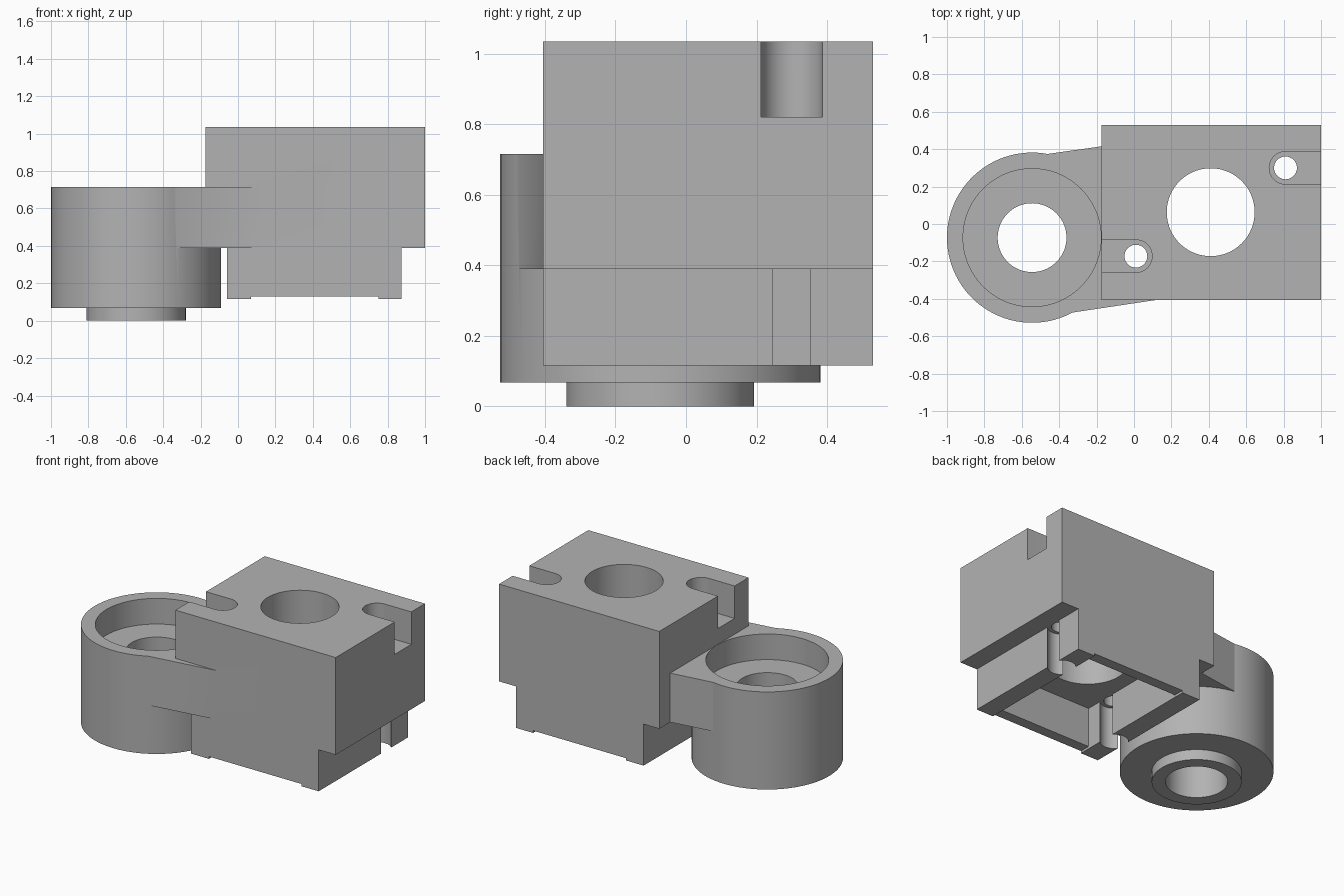
import bpy, bmesh, math

if "Cube" in bpy.data.objects:
    bpy.data.objects.remove(bpy.data.objects["Cube"])

metal = bpy.data.materials.new("light grey metal")
metal.diffuse_color = (0.45, 0.45, 0.45, 1)
metal.use_nodes = True
metal.node_tree.nodes["Principled BSDF"].inputs["Base Color"].default_value = metal.diffuse_color


def prism(name, points, z0, z1):
    """Extrude a closed plan outline from z0 to z1."""
    bm = bmesh.new()
    face = bm.faces.new([bm.verts.new((x, y, z0)) for x, y in points])
    ext = bmesh.ops.extrude_face_region(bm, geom=[face])
    for g in ext["geom"]:
        if isinstance(g, bmesh.types.BMVert):
            g.co.z = z1
    bmesh.ops.recalc_face_normals(bm, faces=bm.faces[:])
    me = bpy.data.meshes.new(name)
    bm.to_mesh(me)
    bm.free()
    me.materials.append(metal)
    ob = bpy.data.objects.new(name, me)
    bpy.context.collection.objects.link(ob)
    return ob


def box(name, x0, x1, y0, y1, z0, z1):
    return prism(name, [(x0, y0), (x1, y0), (x1, y1), (x0, y1)], z0, z1)


def arc(c, r, a0, a1, n):
    return [(c[0] + r * math.cos(math.radians(a0 + (a1 - a0) * i / n)),
             c[1] + r * math.sin(math.radians(a0 + (a1 - a0) * i / n))) for i in range(n + 1)]


def disc(name, c, r, z0, z1, n=72):
    return prism(name, arc(c, r, 0, 360, n)[:-1], z0, z1)


def combine(target, tool, operation):
    """Apply a boolean and remove the tool."""
    tool.hide_render = True
    mod = target.modifiers.new("bool", 'BOOLEAN')
    mod.operation, mod.solver, mod.object = operation, 'EXACT', tool
    bpy.context.view_layer.objects.active = target
    bpy.ops.object.modifier_apply(modifier=mod.name)
    bpy.data.objects.remove(tool)


RING = (-0.545, -0.073)      # ring axis
BORE = (0.41, 0.063)         # block bore axis
SCREWS = [((0.81, 0.30), 1), ((0.01, -0.172), -1)]   # axis, open side of the slot
Y0, Y1 = -0.405, 0.53

# Solid parts: block, foot, ring, spigot and connecting arm
body = box("bracket_body", -0.175, 1.0, Y0, Y1, 0.39, 1.035)
solids = [
    box("foot", -0.06, 0.875, Y0, Y1, 0.115, 0.60),
    prism("arm", [(-0.545, 0.30), (-0.46, 0.375), (0.16, 0.462), (0.16, -0.40),
                  (-0.34, -0.475), (-0.545, -0.42)], 0.39, 0.715),
    disc("ring", RING, 0.455, 0.068, 0.715, 96),
    disc("spigot", RING, 0.266, 0.0, 0.2),
]
for s in solids:
    combine(body, s, 'UNION')

# Ring bore and counterbore, block bore
cutters = [
    disc("ring_bore", RING, 0.184, -0.2, 1.2),
    disc("ring_counterbore", RING, 0.369, 0.545, 0.9),
    disc("block_bore", BORE, 0.235, -0.2, 1.2),
    # Pocket under the foot and the shallow relief across it
    box("foot_pocket", 0.07, 0.75, Y0 + 0.07, Y1 - 0.07, -0.1, 0.39),
    box("foot_relief", 0.07, 0.75, Y0 - 0.1, Y1 + 0.1, -0.1, 0.13),
]
# Screw holes with an open slot above and a clearance below
for (x, y), side in SCREWS:
    r = 0.087
    slot = arc((x, y), r, 90, 90 + 180 * side, 24)
    slot += [(x + side * 0.5, y - r), (x + side * 0.5, y + r)]
    cutters += [
        disc("screw_hole", (x, y), 0.061, -0.2, 1.2, 40),
        prism("screw_slot", slot, 0.82, 1.2),
        disc("screw_clearance", (x, y), 0.084, -0.1, 0.39, 40),
    ]
for c in cutters:
    combine(body, c, 'DIFFERENCE')

bpy.ops.object.select_all(action='DESELECT')
body.select_set(True)
bpy.context.view_layer.objects.active = body
bpy.ops.object.shade_smooth_by_angle(angle=math.radians(25))
